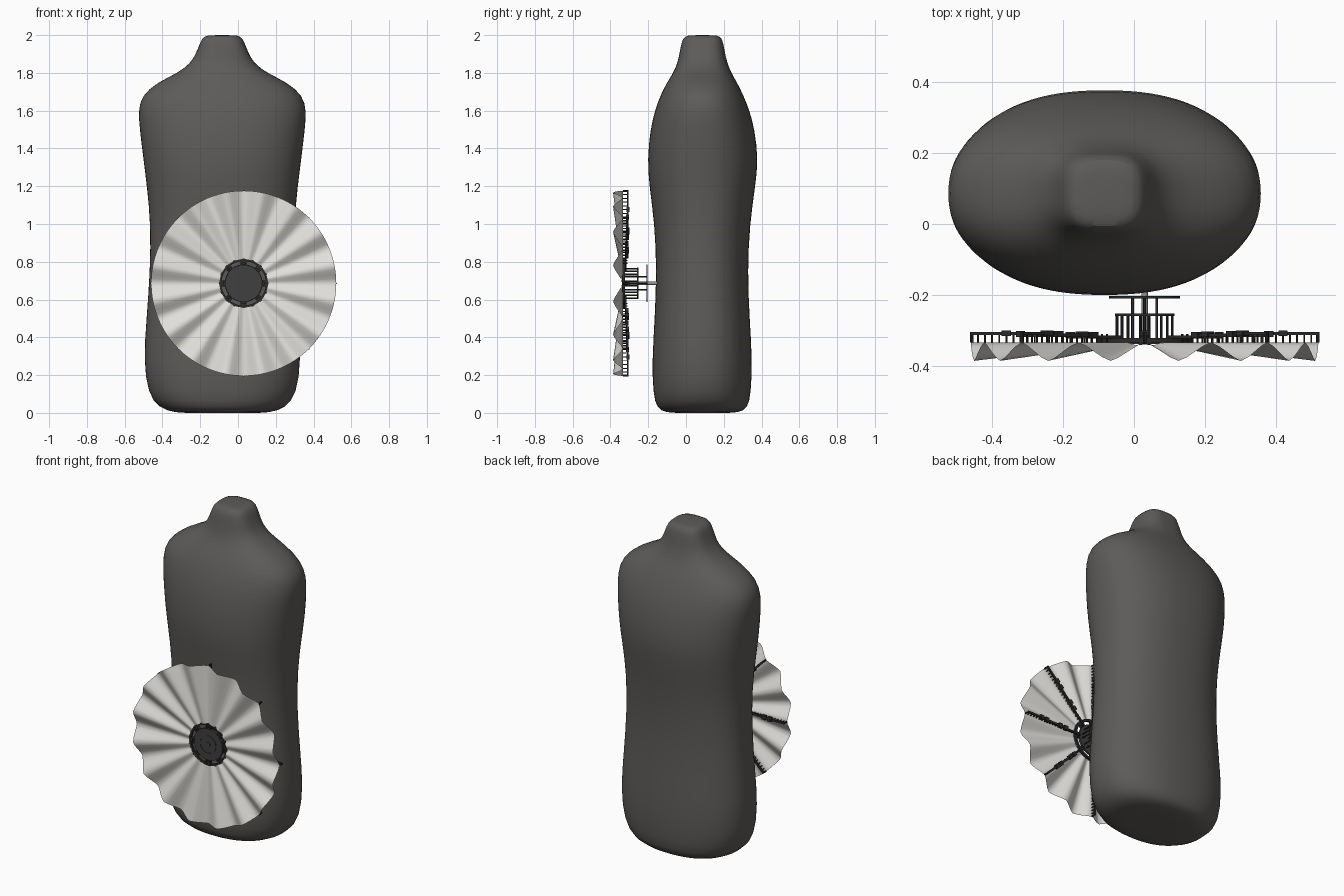
import bpy, bmesh, math
from mathutils import Matrix, Vector

cube = bpy.data.objects.get("Cube")
if cube:
    bpy.data.objects.remove(cube)

HUB = Vector((0.03, 0, 0.686))
RIBS, PLEATS, RADIUS = 8, 16, 0.49


def material(name, color):
    m = bpy.data.materials.new(name)
    m.use_nodes = True
    m.diffuse_color = (*color, 1)
    bsdf = m.node_tree.nodes["Principled BSDF"]
    bsdf.inputs["Base Color"].default_value = (*color, 1)
    bsdf.inputs["Roughness"].default_value = 0.7
    return m


charcoal = material("charcoal fabric", (0.11, 0.105, 0.1))
ivory = material("ivory cloth", (0.75, 0.735, 0.7))
black = material("black plastic", (0.025, 0.025, 0.025))
grey = material("dark grey plastic", (0.05, 0.05, 0.05))
steel = material("steel", (0.3, 0.3, 0.3))


def finish(bm, name, mat, smooth=None, loc=(0, 0, 0), turn=0):
    bmesh.ops.recalc_face_normals(bm, faces=bm.faces)
    mesh = bpy.data.meshes.new(name)
    bm.to_mesh(mesh)
    bm.free()
    mesh.materials.append(mat)
    ob = bpy.data.objects.new(name, mesh)
    ob.location = loc
    ob.rotation_euler.y = turn
    bpy.context.collection.objects.link(ob)
    if smooth:
        bpy.ops.object.select_all(action='DESELECT')
        ob.select_set(True)
        bpy.context.view_layer.objects.active = ob
        bpy.ops.object.shade_smooth_by_angle(angle=math.radians(smooth))
    return ob


def box(bm, center, size):
    bmesh.ops.create_cube(bm, size=1, matrix=Matrix.Translation(center) @ Matrix.Diagonal((*size, 1)))


def rod(bm, x, z, y0, y1, r, sides=12):
    # cylinder running along y
    m = Matrix.Translation((x, (y0 + y1) / 2, z)) @ Matrix.Rotation(math.pi / 2, 4, 'X')
    bmesh.ops.create_cone(bm, cap_ends=True, segments=sides, radius1=r, radius2=r,
                          depth=abs(y1 - y0), matrix=m)


def ring(bm, r0, r1, y0, y1, n=64):
    # flat washer around the y axis
    loops = []
    for r, y in ((r0, y0), (r1, y0), (r1, y1), (r0, y1)):
        loops.append([bm.verts.new((r * math.cos(k * math.tau / n), y, r * math.sin(k * math.tau / n)))
                      for k in range(n)])
    for a, b in zip(loops, loops[1:] + loops[:1]):
        for k in range(n):
            bm.faces.new((a[k], a[k - 1], b[k - 1], b[k]))


# Torso form: height, half width, back of front and back surfaces, squareness
profile = [
    (0.0, 0.15, 0.0, 0.18, 2.3), (0.0, 0.25, -0.11, 0.28, 2.3), (0.025, 0.335, -0.155, 0.328, 2.3),
    (0.1, 0.395, -0.175, 0.344, 2.3), (0.28, 0.418, -0.18, 0.352, 2.3), (0.5, 0.402, -0.166, 0.337, 2.3),
    (0.75, 0.383, -0.156, 0.326, 2.3), (1.0, 0.38, -0.166, 0.338, 2.3), (1.2, 0.4, -0.195, 0.367, 2.3),
    (1.34, 0.418, -0.205, 0.384, 2.3), (1.5, 0.438, -0.19, 0.364, 2.3), (1.6, 0.446, -0.165, 0.337, 2.3),
    (1.68, 0.428, -0.137, 0.305, 2.3), (1.75, 0.345, -0.1, 0.27, 2.3), (1.8, 0.235, -0.068, 0.24, 2.4),
    (1.85, 0.17, -0.046, 0.22, 2.5), (1.9, 0.14, -0.035, 0.207, 2.8), (1.96, 0.118, -0.024, 0.197, 3),
    (1.995, 0.1, -0.01, 0.185, 3), (2.0, 0.06, 0.03, 0.145, 3)]
bm = bmesh.new()
SIDES = 48
rows = []
for z, half, front, back, power in profile:
    row = []
    for k in range(SIDES):
        c, s = math.cos(k * math.tau / SIDES), math.sin(k * math.tau / SIDES)
        x = math.copysign(abs(c) ** (2 / power), c) * half
        y = math.copysign(abs(s) ** (2 / power), s) * (back - front) / 2
        row.append(bm.verts.new((x - 0.083, y + (front + back) / 2, z)))
    rows.append(row)
for a, b in zip(rows, rows[1:]):
    for k in range(SIDES):
        bm.faces.new((a[k - 1], a[k], b[k], b[k - 1]))
bm.faces.new(rows[0][::-1])
bm.faces.new(rows[-1])
torso = finish(bm, "torso", charcoal, 60)
torso.modifiers.new("Subdivision", 'SUBSURF').levels = 1
torso.modifiers["Subdivision"].render_levels = 1

# Pleated fan cloth, folds deepening toward the rim
bm = bmesh.new()
STEPS, BANDS = 8, 6
count = PLEATS * STEPS
rows = []
for i in range(BANDS + 1):
    t = i / BANDS
    r = 0.128 + (RADIUS - 0.128) * t
    row = []
    for k in range(count):
        phase = (k % STEPS) / STEPS
        fold = 0.5 * (1 - abs(1 - 2 * phase)) + 0.25 * (1 - math.cos(math.tau * phase))
        a = k * math.tau / count
        row.append(bm.verts.new((r * math.cos(a), -0.334 - (0.008 + 0.044 * t) * fold, r * math.sin(a))))
    rows.append(row)
for a, b in zip(rows, rows[1:]):
    for k in range(count):
        bm.faces.new((a[k - 1], a[k], b[k], b[k - 1]))
finish(bm, "fan_cloth", ivory, 50, HUB)

# Folding ribs behind the cloth, each with pins, hinges and a hub clamp
for n in range(RIBS):
    turn = n * math.tau / RIBS
    bm = bmesh.new()
    box(bm, (0.42, -0.309, 0), (0.14, 0.009, 0.012))
    box(bm, (0.28, -0.314, 0), (0.16, 0.009, 0.014))
    box(bm, (0.16, -0.319, 0), (0.12, 0.009, 0.012))
    for x, y in ((0.21, -0.313), (0.25, -0.311), (0.35, -0.31), (0.39, -0.308)):
        box(bm, (x, y, 0), (0.026, 0.016, 0.026))
    for k in range(17):
        rod(bm, 0.15 + k * 0.02, 0, -0.334, -0.31, 0.003, 6)
    rod(bm, RADIUS - 0.002, 0, -0.334, -0.304, 0.005, 8)
    finish(bm, "fan_rib", black, None, HUB, turn)

    bm = bmesh.new()
    for side in (-1, 1):
        box(bm, (0.112, -0.332, side * 0.012), (0.034, 0.018, 0.008))
        rod(bm, 0.078, side * 0.012, -0.325, -0.257, 0.004, 8)
    box(bm, (0.112, -0.33, 0), (0.01, 0.014, 0.03))
    finish(bm, "hub_clamp", black, None, HUB, turn)

# Hub: front disc, outer ring and raised circles
bm = bmesh.new()
rod(bm, 0, 0, -0.336, -0.322, 0.098, 64)
ring(bm, 0.052, 0.055, -0.339, -0.335)
rod(bm, 0, 0, -0.34, -0.335, 0.015, 24)
finish(bm, "hub_disc", grey, 30, HUB)

bm = bmesh.new()
ring(bm, 0.118, 0.132, -0.336, -0.322)
finish(bm, "hub_ring", black, 30, HUB)

# Drive plates and push rods behind the hub
bm = bmesh.new()
rod(bm, 0, 0, -0.26, -0.252, 0.084, 48)
rod(bm, 0, 0, -0.21, -0.203, 0.1, 48)
finish(bm, "drive_plates", black, 30, HUB)

bm = bmesh.new()
for k in range(4):
    a = k * math.pi / 2
    rod(bm, 0.034 * math.cos(a), 0.034 * math.sin(a), -0.325, -0.205, 0.004)
finish(bm, "push_rods", black, 30, HUB)

# Shaft joining the mechanism to the torso
bm = bmesh.new()
rod(bm, 0, 0, -0.325, -0.13, 0.009, 16)
finish(bm, "mounting_shaft", steel, 30, HUB)
